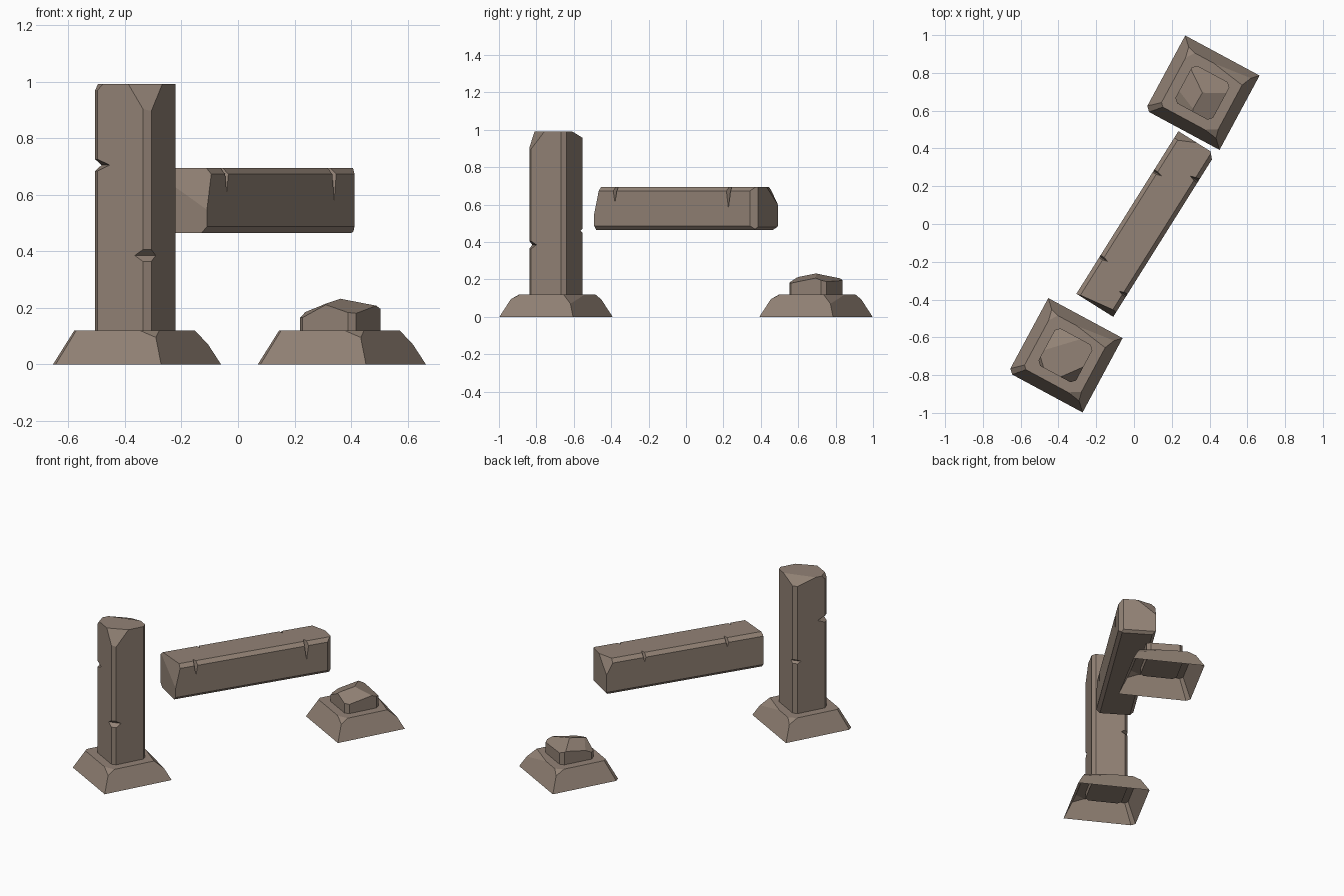
import bpy, bmesh, math
from mathutils import Matrix, Vector

if "Cube" in bpy.data.objects:
    bpy.data.objects.remove(bpy.data.objects["Cube"])

mat = bpy.data.materials.new("weathered_stone")
mat.diffuse_color = (0.29, 0.225, 0.18, 1)
mat.use_nodes = True
mat.node_tree.nodes["Principled BSDF"].inputs["Base Color"].default_value = mat.diffuse_color


def block(lo, hi, axis, bevel):
    """Box between two corners with chamfered edges along one axis."""
    bm = bmesh.new()
    bmesh.ops.create_cube(bm, size=1)
    lo, hi = Vector(lo), Vector(hi)
    for v in bm.verts:
        v.co = Vector([lo[i] if v.co[i] < 0 else hi[i] for i in range(3)])
    edges = [e for e in bm.edges
             if abs(e.verts[0].co[axis] - e.verts[1].co[axis]) > 1e-5]
    bmesh.ops.bevel(bm, geom=edges, offset=bevel, segments=1, affect='EDGES')
    return bm


def chip(bm, a, b, c):
    """Slice off everything beyond the plane through three points and cap it."""
    a, b, c = Vector(a), Vector(b), Vector(c)
    n = (b - a).cross(c - a).normalized()
    mid = sum((v.co for v in bm.verts), Vector()) / len(bm.verts)
    if n.dot(mid - a) > 0:
        n = -n
    geom = bm.verts[:] + bm.edges[:] + bm.faces[:]
    res = bmesh.ops.bisect_plane(bm, geom=geom, dist=1e-5, plane_co=a,
                                 plane_no=n, clear_outer=True)
    rim = [g for g in res['geom_cut'] if isinstance(g, bmesh.types.BMEdge)]
    if len(rim) > 2:
        bmesh.ops.contextual_create(bm, geom=rim)


def finish(name, bm, matrix):
    bmesh.ops.recalc_face_normals(bm, faces=bm.faces[:])
    me = bpy.data.meshes.new(name)
    bm.to_mesh(me)
    bm.free()
    me.materials.append(mat)
    ob = bpy.data.objects.new(name, me)
    ob.matrix_world = matrix
    bpy.context.collection.objects.link(ob)
    return ob


def notch(ob, centre, radii):
    """Carve a wedge-shaped crack with an octahedral cutter."""
    bm = bmesh.new()
    for i in range(3):
        for s in (-1, 1):
            p = Vector(centre)
            p[i] += s * radii[i]
            bm.verts.new(p)
    bmesh.ops.convex_hull(bm, input=bm.verts[:])
    cutter = finish("crack_cutter", bm, ob.matrix_world.copy())
    cutter.hide_render = True
    mod = ob.modifiers.new("crack", 'BOOLEAN')
    mod.operation, mod.object, mod.solver = 'DIFFERENCE', cutter, 'EXACT'
    bpy.context.view_layer.objects.active = ob
    bpy.ops.object.modifier_apply(modifier=mod.name)
    bpy.data.objects.remove(cutter)


def place(x, y, z, deg):
    return Matrix.Translation((x, y, z)) @ Matrix.Rotation(math.radians(deg), 4, 'Z')


FRONT = place(-0.363, -0.695, 0, -28.3)
BACK = place(0.362, 0.695, 0, -28.3)
H, W = 0.113, 0.022

# Plinths: tapered, chipped at the corners, open underneath
for name, m in (("front_plinth", FRONT), ("back_plinth", BACK)):
    bm = bmesh.new()
    bmesh.ops.create_cube(bm, size=1)
    for v in bm.verts:
        r, z = (0.166, 0.12) if v.co.z > 0 else (0.2235, 0)
        v.co = (math.copysign(r, v.co.x), math.copysign(r, v.co.y), z)
    chip(bm, (0.106, -0.166, 0.12), (0.166, -0.13, 0.12), (0.178, -0.178, 0.095))
    chip(bm, (0.166, 0.135, 0.12), (-0.02, 0.166, 0.12), (0.19, 0.19, 0.07))
    chip(bm, (-0.2235, -0.20, 0), (-0.20, -0.2235, 0), (-0.16, -0.154, 0.12))
    chip(bm, (-0.166, 0.12, 0.12), (-0.135, 0.166, 0.12), (-0.18, 0.18, 0.092))
    bmesh.ops.delete(bm, geom=[f for f in bm.faces if f.calc_center_median().z < 1e-4],
                     context='FACES_ONLY')
    finish(name, bm, m)

# Standing post with broken top corners
bm = block((-H, -H, 0.08), (H, H, 0.992), 2, W)
chip(bm, (0.032, -H, 0.992), (H, -0.009, 0.992), (0.102, -0.102, 0.90))
chip(bm, (-H, -0.03, 0.992), (0.03, H, 0.992), (-0.102, 0.102, 0.957))
chip(bm, (-H, -0.07, 0.992), (-0.07, -H, 0.992), (-0.102, -0.102, 0.97))
post = finish("standing_post", bm, FRONT)
notch(post, (-H, -H, 0.705), (0.07, 0.07, 0.03))
notch(post, (H, -H, 0.385), (0.055, 0.055, 0.035))
notch(post, (-H, H, 0.46), (0.045, 0.045, 0.025))

# Snapped stump with a faceted peak
bm = block((-H, -H, 0.08), (H, H, 0.30), 2, W)
peak = Vector((0, 0, 0.232))
for deg, drop in ((85, 0.36), (205, 0.38), (330, 0.36)):
    d = Vector((math.cos(math.radians(deg)), math.sin(math.radians(deg)), 0))
    side = Vector((-d.y, d.x, 0))
    a, b, c = peak, peak + d - Vector((0, 0, drop)), peak + side
    chip(bm, a, b, c)
chip(bm, (-H, -0.04, 0.19), (-0.04, -H, 0.19), (-0.102, -0.102, 0.165))
finish("broken_stump", bm, BACK)

# Floating beam with broken ends
L, B = 0.508, 0.115
bm = block((-L, -B, -B), (L, B, B), 0, W)
chip(bm, (-L, -0.11, -0.03), (-L, 0.03, 0.055), (-0.475, -B, 0.11))
chip(bm, (0.46, 0.105, B), (L, B, 0.02), (L, 0, B))
chip(bm, (L, -0.086, 0), (0.475, -B, 0), (L, -0.086, 0.1))
chip(bm, (L, -0.05, -0.1), (L, 0.05, -0.1), (0.49, 0, -B))
beam = finish("floating_beam", bm, place(0.0625, 0, 0.58, 57.9))
notch(beam, (-0.376, -B, B), (0.015, 0.045, 0.085))
notch(beam, (0.34, -B, B), (0.016, 0.05, 0.115))
notch(beam, (-0.275, B, B), (0.014, 0.05, 0.05))
notch(beam, (0.26, B, B), (0.014, 0.05, 0.05))
